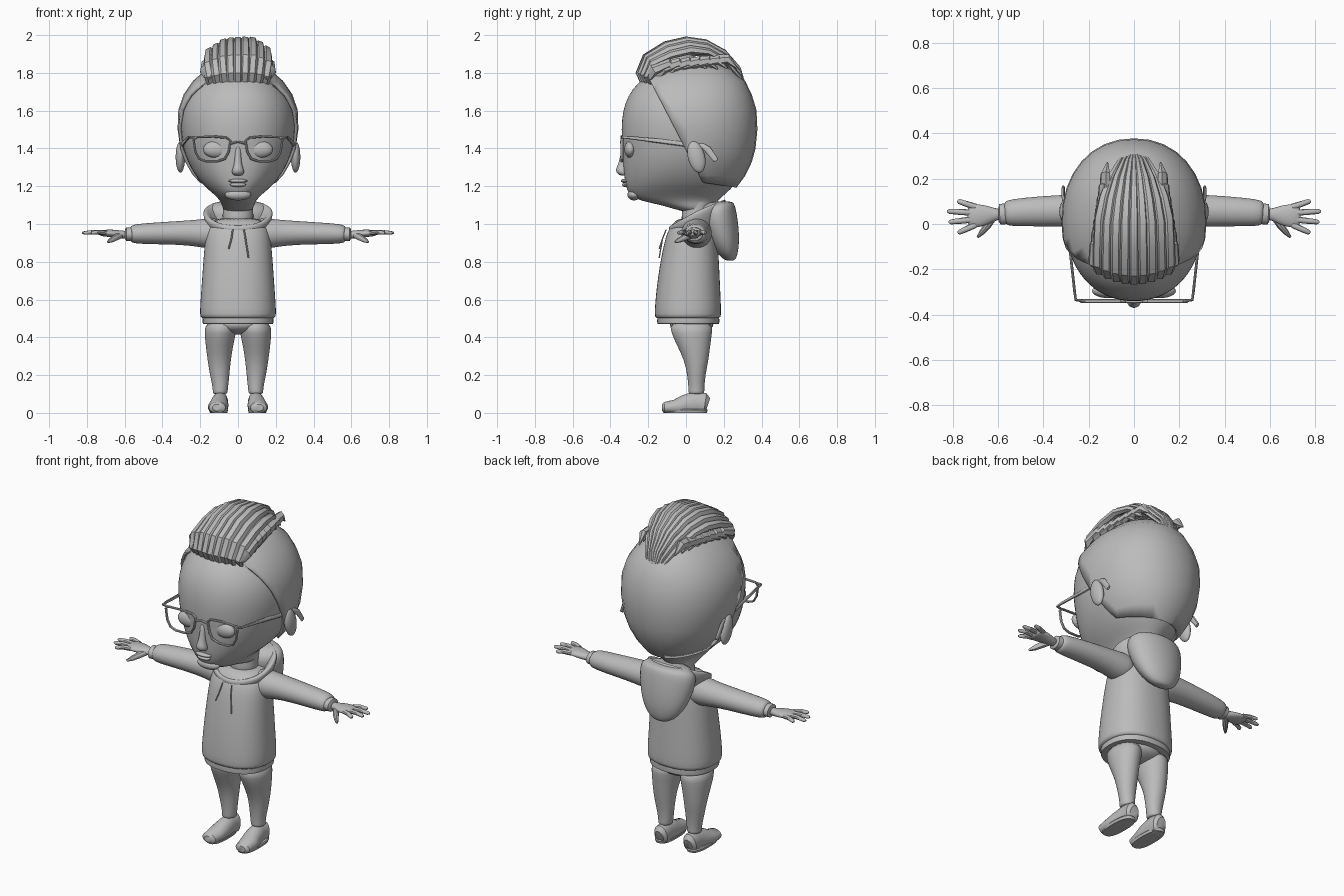
import bpy, bmesh, math, random
from mathutils import Vector

random.seed(4)
grey = bpy.data.materials.new("plain grey")
grey.diffuse_color = (0.5, 0.5, 0.5, 1)


def finish(name, bm, smooth=True, sub=0, mirror=False):
    bmesh.ops.recalc_face_normals(bm, faces=bm.faces)
    me = bpy.data.meshes.new(name)
    bm.to_mesh(me)
    bm.free()
    ob = bpy.data.objects.new(name, me)
    bpy.context.collection.objects.link(ob)
    me.materials.append(grey)
    if mirror:
        ob.modifiers.new("mirror", 'MIRROR').use_mirror_merge = False
    if sub:
        ob.modifiers.new("smooth", 'SUBSURF').levels = sub
        ob.modifiers["smooth"].render_levels = sub
    if smooth:
        bpy.ops.object.select_all(action='DESELECT')
        ob.select_set(True)
        bpy.context.view_layer.objects.active = ob
        bpy.ops.object.shade_smooth_by_angle(angle=math.radians(180 if sub else 35))
    return ob


def skin(rings, closed=False, caps=True):
    """Join equal rings of points into one surface."""
    bm = bmesh.new()
    vs = [[bm.verts.new(p) for p in r] for r in rings]
    n = len(vs[0])
    for k in range(len(vs) if closed else len(vs) - 1):
        a, b = vs[k], vs[(k + 1) % len(vs)]
        for i in range(n):
            j = (i + 1) % n
            bm.faces.new((a[i], a[j], b[j], b[i]))
    if caps and not closed:
        bm.faces.new(vs[0])
        bm.faces.new(vs[-1][::-1])
    return bm


def stack(sections, n=24, power=2.0):
    """Horizontal rings from (z, cx, cy, rx, ry)."""
    out = []
    for z, cx, cy, rx, ry in sections:
        ring = []
        for i in range(n):
            a = 2 * math.pi * i / n
            c, s = math.cos(a), math.sin(a)
            ring.append((cx + rx * math.copysign(abs(c) ** (2 / power), c),
                         cy + ry * math.copysign(abs(s) ** (2 / power), s), z))
        out.append(ring)
    return out


def sweep(pts, radii, side, n=12, closed=False):
    """Rings along a path; radii are (along side, across side)."""
    pts = [Vector(p) for p in pts]
    m, rings = len(pts), []
    for k, p in enumerate(pts):
        if closed:
            t = pts[(k + 1) % m] - pts[k - 1]
        else:
            t = pts[min(k + 1, m - 1)] - pts[max(k - 1, 0)]
        t.normalize()
        s = Vector(side)
        s = (s - t * s.dot(t)).normalized()
        u = t.cross(s)
        ru, rv = radii[k] if isinstance(radii, list) else radii
        rings.append([p + s * ru * math.cos(2 * math.pi * i / n)
                      + u * rv * math.sin(2 * math.pi * i / n) for i in range(n)])
    return skin(rings, closed)


def ball(name, c, r, tilt=0.0, mirror=False):
    bm = bmesh.new()
    bmesh.ops.create_uvsphere(bm, u_segments=24, v_segments=14, radius=1)
    for v in bm.verts:
        x, y, z = v.co.x * r[0], v.co.y * r[1], v.co.z * r[2]
        v.co = (c[0] + x, c[1] + y * math.cos(tilt) - z * math.sin(tilt),
                c[2] + y * math.sin(tilt) + z * math.cos(tilt))
    return finish(name, bm, True, 0, mirror)


# Head: (z, front y, back y, half width)
head = [(1.06, -.01, .13, .075), (1.10, -.12, .15, .085), (1.125, -.26, .17, .095),
        (1.16, -.305, .21, .13), (1.20, -.32, .255, .18), (1.26, -.33, .30, .23),
        (1.33, -.335, .335, .268), (1.40, -.337, .355, .292), (1.50, -.345, .365, .307),
        (1.60, -.337, .36, .303), (1.68, -.308, .335, .275), (1.75, -.257, .30, .225),
        (1.81, -.17, .23, .155), (1.85, -.07, .14, .07)]


def head_rings(grow):
    return stack([(z + grow * (z - 1.45) * 2, 0, (f + b) / 2, w + grow, (b - f) / 2 + grow)
                  for z, f, b, w in head], 32, 2.15)


finish("head", skin(head_rings(0)), sub=1)
finish("neck", skin(stack([(.98, 0, .05, .09, .085), (1.05, 0, .055, .08, .075),
                           (1.12, 0, .06, .08, .08), (1.18, 0, .06, .1, .1)])), sub=1)

# Close-cropped hair shell, cut along the hairline and the nape
cap = skin(head_rings(.013))
for co, no in (((0, -.03, 1.45), (0, -.27, -.14)), ((0, .05, 1.225), (0, -.15, -1))):
    bmesh.ops.bisect_plane(cap, geom=cap.verts[:] + cap.edges[:] + cap.faces[:],
                           plane_co=co, plane_no=no, clear_outer=True)
cap = finish("hair_shell", cap)
cap.modifiers.new("thickness", 'SOLIDIFY').thickness = .015

# Face details
ball("ear", (.305, .055, 1.355), (.025, .045, .085), .25, True)
ball("eyelid", (.115, -.295, 1.395), (.07, .032, .045), 0, True)
finish("nose", skin(stack([(1.255, 0, -.325, .018, .02), (1.265, 0, -.335, .034, .03),
                           (1.285, 0, -.34, .034, .036), (1.31, 0, -.335, .022, .027),
                           (1.36, 0, -.328, .017, .02), (1.42, 0, -.325, .016, .014)], 12)), sub=1)
ball("upper_lip", (0, -.322, 1.228), (.05, .023, .011))
ball("lower_lip", (0, -.318, 1.208), (.042, .021, .012))
ball("chin", (0, -.275, 1.155), (.07, .035, .03))

# Glasses
lens = [(.04, 1.44), (.06, 1.457), (.13, 1.463), (.215, 1.46), (.235, 1.445), (.225, 1.38),
        (.205, 1.345), (.17, 1.332), (.11, 1.332), (.07, 1.345), (.05, 1.38)]
finish("lens_rim", sweep([(x, -.34, z) for x, z in lens], (.008, .006), (0, 1, 0), 8, True), mirror=True)
finish("bridge", sweep([(-.045, -.34, 1.425), (0, -.342, 1.435), (.045, -.34, 1.425)],
                       (.008, .006), (0, 1, 0), 8))
finish("temple", sweep([(.22, -.34, 1.457), (.257, -.335, 1.46), (.262, -.3, 1.458),
                        (.305, .09, 1.412), (.312, .115, 1.395), (.312, .16, 1.335)],
                       [(.007, .007)] * 2 + [(.006, .009), (.006, .015), (.007, .018), (.007, .014)],
                       (1, .1, 0), 8), mirror=True)

# Swept-back crest of long locks meeting at the back
arch = [(-.225, 1.73, .135), (-.25, 1.80, .15), (-.215, 1.885, .158), (-.11, 1.95, .155),
        (0, 1.975, .15), (.1, 1.965, .132), (.2, 1.915, .1), (.28, 1.83, .058), (.33, 1.69, .008)]
for i in range(-4, 5):
    u = i / 4
    lift = random.uniform(-.006, .012)
    pts = [(u * w, y + .05 * u * u * (1 - k / 8), z - (.06 * u * u - lift) * min(1, k / 3))
           for k, (y, z, w) in enumerate(arch)]
    radii = [(.024, .01), (.028, .02)] + [(.027, .022)] * 3 + [(.023, .017), (.018, .013),
                                                               (.012, .009), (.003, .003)]
    finish("crest_lock", sweep(pts, radii, (1, 0, -.5 * u), 6))
ball("crest_base", (0, -.055, 1.80), (.155, .17, .11))

# Short overlapping locks along each side of the crest
for k in range(7):
    y, d = -.15 + .052 * k, .008 * k
    finish("side_lock", sweep([(.145 - d, y - .06, 1.765 + d), (.178 - d, y - .02, 1.82 + d),
                               (.175 - d, y + .06, 1.85 + d * .5), (.165 - d, y + .11, 1.81 + d * .3)],
                              [(.012, .025), (.022, .034), (.02, .028), (.003, .004)],
                              (1, 0, .6), 6), mirror=True)

# Hooded top
finish("torso", skin(stack([(.50, 0, .01, .19, .165), (.505, 0, .01, .2, .175), (.54, 0, .01, .203, .177),
                            (.65, 0, .012, .195, .17), (.78, 0, .018, .186, .158),
                            (.88, 0, .025, .178, .145), (.95, 0, .03, .172, .133),
                            (1.0, 0, .04, .155, .115), (1.035, 0, .05, .11, .09)], 32, 2.3)), sub=1)
finish("hem_band", skin(stack([(.47, 0, .012, .172, .15), (.472, 0, .012, .186, .163),
                               (.485, 0, .012, .188, .165), (.51, 0, .012, .186, .163)], 32, 2.3)))
finish("sleeve", sweep([(.08, .055, .95), (.16, .055, .95), (.22, .06, .952), (.32, .058, .953),
                        (.44, .055, .95), (.54, .05, .948), (.565, .047, .946), (.572, .047, .946)],
                       [(.085, .082), (.083, .081), (.074, .071), (.071, .063), (.066, .058),
                        (.06, .053), (.054, .045), (.035, .03)], (0, 1, 0), 20), sub=1, mirror=True)
finish("sleeve_cuff", sweep([(.56, .045, .946), (.565, .045, .946), (.592, .043, .945), (.598, .043, .945)],
                            [(.04, .03), (.046, .037), (.045, .036), (.03, .025)], (0, 1, 0), 16), mirror=True)

# Hanging hood and open collar
finish("hood", skin(stack([(.805, 0, .235, .03, .02), (.82, 0, .228, .075, .04),
                           (.87, 0, .21, .122, .07), (.94, 0, .19, .152, .093),
                           (1.02, 0, .17, .17, .105), (1.08, 0, .165, .172, .1),
                           (1.11, 0, .18, .145, .075), (1.12, 0, .195, .09, .045)])), sub=1)
collar = []
for z, ry, rx, lean in ((.97, .13, .15, .02), (1.02, .15, .178, .05), (1.06, .155, .188, .06),
                        (1.075, .145, .178, .06), (1.06, .125, .15, .055), (.99, .1, .105, .04)):
    ring = []
    for i in range(28):
        a = 2 * math.pi * i / 28
        ring.append((rx * math.cos(a), .06 + ry * math.sin(a),
                     z + lean * (math.sin(a) if math.sin(a) > 0 else 1.35 * math.sin(a))))
    collar.append(ring)
finish("collar", skin(collar, caps=False), sub=1)
for name, x, low in (("left_cord", -.035, .87), ("right_cord", .04, .82)):
    finish(name, sweep([(x * .8, -.105, .97), (x, -.125, .92), (x * 1.4, -.142, low)],
                       (.004, .004), (1, 0, 0), 6))

# Hands: palm, four fingers, thumb
finish("palm", sweep([(.585, .043, .943), (.615, .042, .943), (.65, .04, .948), (.69, .036, .952),
                      (.725, .034, .951), (.735, .034, .951)],
                     [(.025, .022), (.028, .022), (.045, .022), (.053, .02), (.05, .016), (.035, .01)],
                     (0, 1, 0), 14), sub=1, mirror=True)
for base, tip in (((.7, .076), (.78, .102)), ((.71, .05), (.825, .056)),
                  ((.71, .02), (.818, .008)), ((.70, -.004), (.778, -.04))):
    a, b = Vector((*base, .953)), Vector((*tip, .953))
    finish("finger", sweep([a, a.lerp(b, .5) + Vector((0, 0, .004)), a.lerp(b, .9), b],
                           [(.014, .013), (.013, .012), (.011, .01), (.005, .005)],
                           (0, 1, 0), 10), mirror=True)
finish("thumb", sweep([(.62, .03, .94), (.645, -.005, .93), (.67, -.035, .915), (.69, -.058, .905)],
                      [(.016, .016), (.018, .017), (.014, .013), (.006, .006)], (0, 0, 1), 10), mirror=True)

# Trousers and shoes
finish("trouser_leg", skin(stack([(.10, .095, .055, .033, .037), (.105, .095, .055, .04, .043),
                                  (.13, .093, .055, .04, .042), (.2, .097, .055, .052, .048),
                                  (.28, .1, .055, .062, .065), (.36, .098, .04, .074, .09),
                                  (.42, .094, .03, .084, .108), (.49, .088, .025, .088, .122)], 20)),
       sub=1, mirror=True)
ball("trouser_seat", (0, .03, .47), (.14, .115, .055))
shoe = sweep([(.11, -.127, .028), (.11, -.115, .028), (.107, -.06, .03), (.1, -.01, .04),
              (.095, .05, .05), (.095, .1, .045), (.095, .115, .04)],
             [(.025, .018), (.044, .03), (.053, .04), (.05, .055), (.043, .066), (.043, .06), (.028, .04)],
             (1, 0, 0), 18)
for v in shoe.verts:
    v.co.z = max(v.co.z, 0)
finish("shoe", shoe, mirror=True)
sole = stack([(0, .103, -.005, .046, .115), (.014, .103, -.005, .05, .12), (.02, .103, -.005, .046, .116)], 24, 2.6)
finish("sole", skin(sole), mirror=True)
